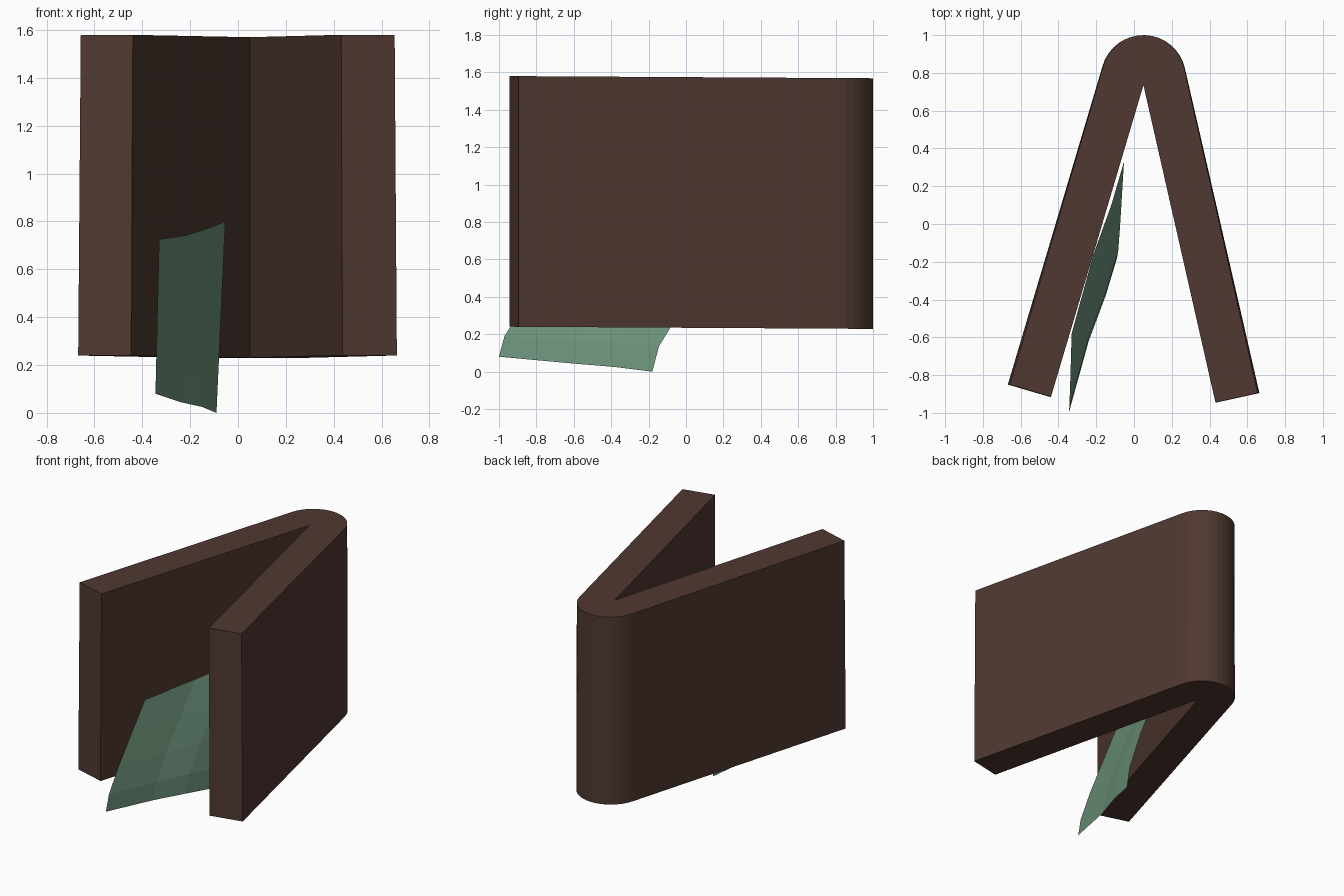
import bpy, bmesh, math
from mathutils import Vector

cube = bpy.data.objects.get("Cube")
if cube:
    bpy.data.objects.remove(cube, do_unlink=True)


def material(name, rgb):
    m = bpy.data.materials.new(name)
    m.use_nodes = True
    m.diffuse_color = (*rgb, 1)
    m.node_tree.nodes["Principled BSDF"].inputs["Base Color"].default_value = (*rgb, 1)
    return m


brown = material("brown leather", (0.08, 0.04, 0.03))
green = material("banknote green", (0.16, 0.31, 0.21))


def finish(name, bm, mat, recalc=True):
    if recalc:
        bmesh.ops.recalc_face_normals(bm, faces=bm.faces)
    mesh = bpy.data.meshes.new(name)
    bm.to_mesh(mesh)
    bm.free()
    mesh.materials.append(mat)
    obj = bpy.data.objects.new(name, mesh)
    bpy.context.collection.objects.link(obj)
    return obj


HINGE = Vector((0.05, 0.775))
CREASE = Vector((0.05, 0.735))
RADIUS = 0.225


def upright(name, outline):
    """Extrude a plan outline, with the slight lean of the standing wallet."""
    bm = bmesh.new()
    rings = []
    for base, lean in ((0.23, 1.0), (1.57, 0.985)):
        rings.append([bm.verts.new((HINGE.x + (p.x - HINGE.x) * lean, p.y,
                                    base + 0.006 * (HINGE.y - p.y)))
                      for p in outline])
    low, high = rings
    bm.faces.new(low)
    bm.faces.new(high)
    n = len(outline)
    for i in range(n):
        j = (i + 1) % n
        bm.faces.new((low[i], low[j], high[j], high[i]))
    return finish(name, bm, brown)


# Two covers, each a slab from the fold to its free end
tangents = []
for name, inner, outer in (("right_cover", (-0.447, -0.915), (-0.668, -0.85)),
                           ("left_cover", (0.437, -0.945), (0.664, -0.895))):
    inner, outer = Vector(inner), Vector(outer)
    tangent = HINGE + (outer - inner).normalized() * RADIUS
    tangents.append(tangent)
    upright(name, [inner, outer, tangent, CREASE])

# Rounded spine between the covers
a0, a1 = [math.atan2((t - HINGE).y, (t - HINGE).x) for t in tangents]
steps = 16
arc = [HINGE + RADIUS * Vector((math.cos(a), math.sin(a)))
       for a in (a0 + (a1 - a0) * i / steps for i in range(steps + 1))]
upright("spine", arc + [CREASE])

# Bent banknote leaning on the inside of one cover
bottom_edge = [Vector(p) for p in ((-0.345, -1.0, 0.08), (-0.24, -0.62, 0.045),
                                   (-0.15, -0.38, 0.025), (-0.09, -0.18, 0.0))]
front_rise, back_rise = Vector((0.015, 0.42, 0.645)), Vector((0.037, 0.51, 0.8))
bend = ((0, 0), (0.17, 0.07), (0.42, 0.31), (0.7, 0.64), (1, 1))
bm = bmesh.new()
grid = []
for up, back in bend:
    row = []
    for i, p in enumerate(bottom_edge):
        rise = front_rise.lerp(back_rise, i / 3)
        row.append(bm.verts.new(p + Vector((rise.x * up, rise.y * back, rise.z * up))))
    grid.append(row)
for lower, upper in zip(grid, grid[1:]):
    for i in range(3):
        bm.faces.new((lower[i], upper[i], upper[i + 1], lower[i + 1]))
# Front of the note faces the open side of the wallet
bmesh.ops.reverse_faces(bm, faces=bm.faces)
finish("banknote", bm, green, recalc=False)
